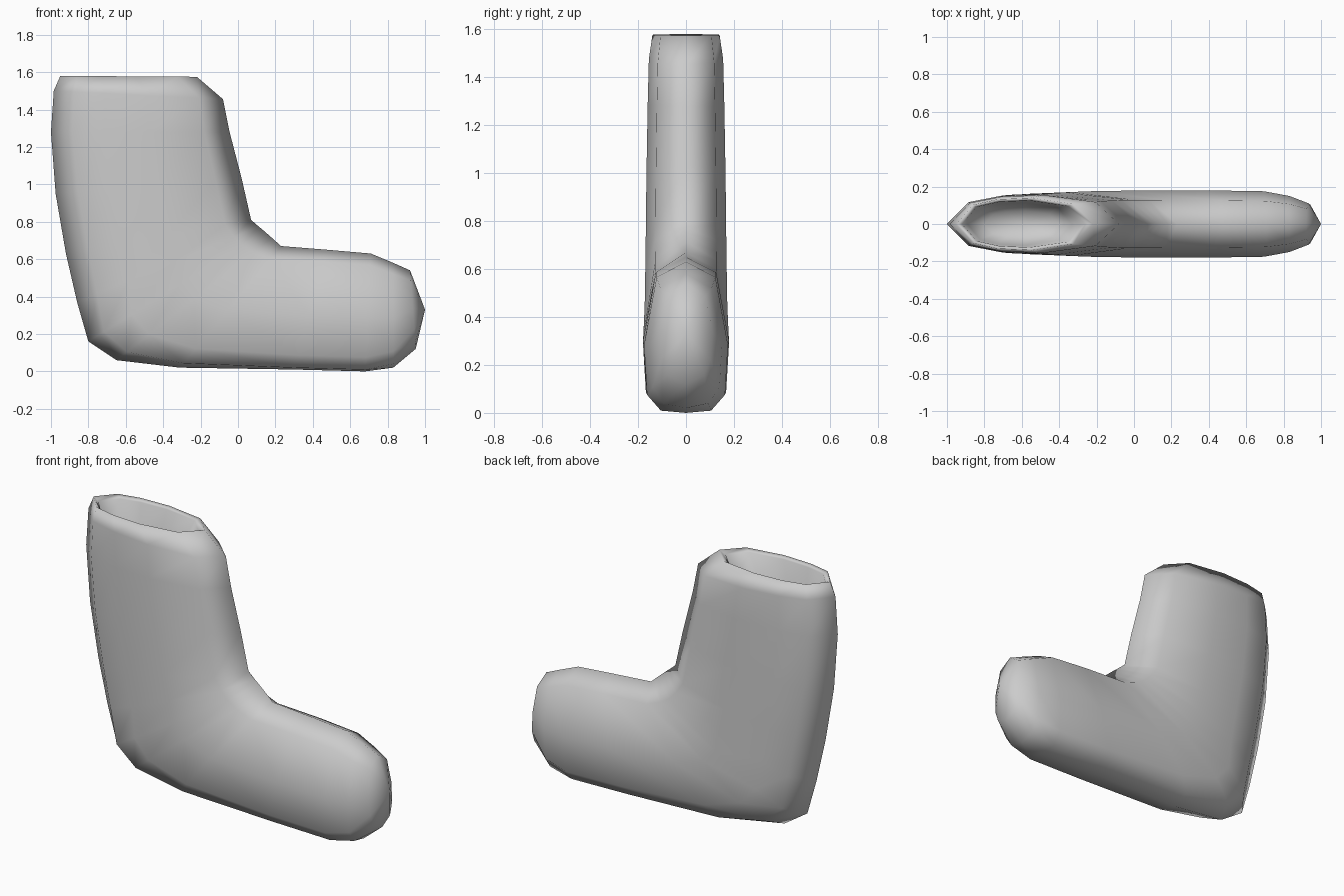
import bpy, bmesh
from mathutils import Vector

if "Cube" in bpy.data.objects:
    bpy.data.objects.remove(bpy.data.objects["Cube"])

# Half cross-section: (position from back/sole to front/instep, share of half width)
LEG = [(0, 0), (.12, .73), (.3, .94), (.55, 1), (.86, .76), (1, 0)]
FOOT = [(0, 0), (.015, .6), (.12, .93), (.45, 1), (.9, .7), (1, 0)]


def ring(bm, back, front, w, boxy):
    """One closed loop between two outline points, w = half thickness."""
    a, b = Vector((back[0], 0, back[1])), Vector((front[0], 0, front[1]))
    half = []
    for (t0, s0), (t1, s1) in zip(LEG, FOOT):
        p = a.lerp(b, t0 + (t1 - t0) * boxy)
        half.append((p, w * (s0 + (s1 - s0) * boxy)))
    pts = [(p.x, y, p.z) for p, y in half]
    pts += [(p.x, -y, p.z) for p, y in half[-2:0:-1]]
    return [bm.verts.new(p) for p in pts]


# Rings from the cavity floor, over the rim, down the leg and out to the toe
RINGS = [
    ((-.80, 1.37), (-.40, 1.37), .07, 0),
    ((-.89, 1.44), (-.33, 1.44), .115, 0),
    ((-.92, 1.56), (-.26, 1.56), .125, 0),
    ((-.95, 1.58), (-.22, 1.575), .14, 0),
    ((-.985, 1.50), (-.08, 1.455), .155, 0),
    ((-1.0, 1.28), (-.045, 1.28), .16, 0),
    ((-.975, .95), (.02, 1.03), .165, 0),
    ((-.92, .63), (.07, .81), .168, 0),
    ((-.86, .37), (.11, .775), .17, .1),
    ((-.80, .16), (.14, .75), .172, .3),
    ((-.65, .06), (.18, .715), .175, .5),
    ((-.31, .02), (.23, .67), .178, .8),
    ((.30, .01), (.48, .65), .18, 1),
    ((.68, .0), (.71, .63), .175, 1),
    ((.83, .02), (.83, .58), .15, .8),
    ((.95, .12), (.92, .54), .11, .3),
]

# Boot: lofted rings closed at the cavity floor and the toe tip
bm = bmesh.new()
loops = [ring(bm, *r) for r in RINGS]
for a, b in zip(loops, loops[1:]):
    n = len(a)
    for i in range(n):
        j = (i + 1) % n
        bm.faces.new((a[i], a[j], b[j], b[i]))
for loop, tip in ((loops[0], (-.61, 0, 1.35)), (loops[-1], (1.0, 0, .33))):
    c = bm.verts.new(tip)
    for i in range(len(loop)):
        bm.faces.new((loop[i], loop[(i + 1) % len(loop)], c))
bmesh.ops.recalc_face_normals(bm, faces=bm.faces)
mesh = bpy.data.meshes.new("boot")
bm.to_mesh(mesh)
bm.free()
mesh.shade_smooth()
boot = bpy.data.objects.new("boot", mesh)
bpy.context.collection.objects.link(boot)
